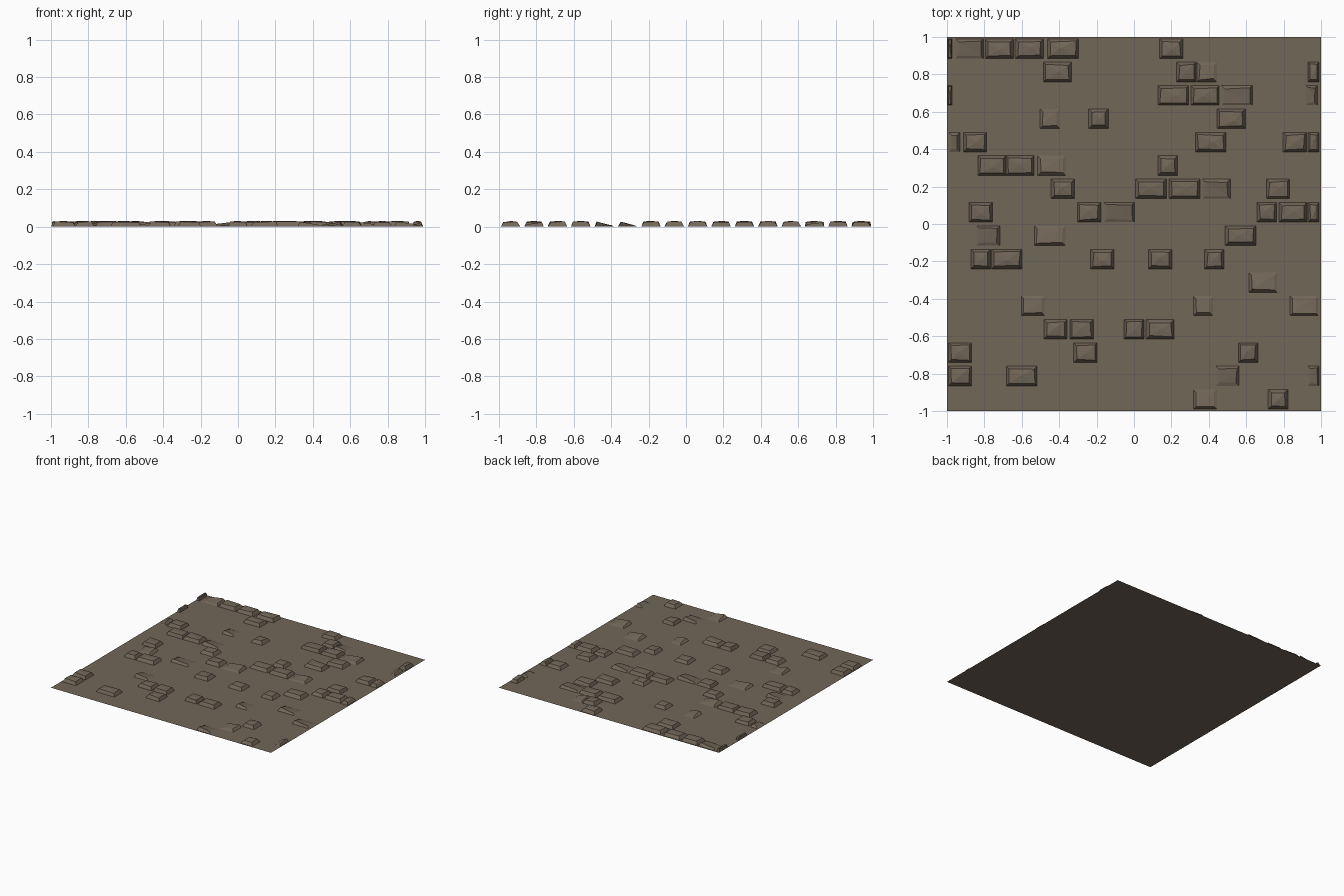
import bpy
import bmesh
import random

random.seed(4)

if "Cube" in bpy.data.objects:
    bpy.data.objects.remove(bpy.data.objects["Cube"], do_unlink=True)

# Single earthy stone colour
stone_brown = bpy.data.materials.new("stone_brown")
stone_brown.use_nodes = True
colour = (0.17, 0.135, 0.099, 1)
stone_brown.diffuse_color = colour
shader = next(n for n in stone_brown.node_tree.nodes if n.type == "BSDF_PRINCIPLED")
shader.inputs["Base Color"].default_value = colour
shader.inputs["Roughness"].default_value = 0.9

# Stone lengths along a course
SLIVER, HALF, SHORT, MEDIUM, LONG, EXTRA = 0.025, 0.06, 0.105, 0.125, 0.15, 0.165
COURSE_STEP, COURSE_DEPTH, HEIGHT = 0.125, 0.105, 0.028

# Top corner height factors: front left, front right, back right, back left
EVEN = (1, 1, 1, 1)
SUNK_LEFT = (0.03, 0.5, 1, 0.4)
SUNK_RIGHT = (1, 0.4, 0.03, 0.25)


def finish(bm, name):
    bmesh.ops.recalc_face_normals(bm, faces=bm.faces[:])
    mesh = bpy.data.meshes.new(name)
    bm.to_mesh(mesh)
    bm.free()
    mesh.materials.append(stone_brown)
    obj = bpy.data.objects.new(name, mesh)
    bpy.context.collection.objects.link(obj)
    return obj


def add_stone(bm, x, y, length, lean):
    """Rough block with steep sides and a faceted, slightly domed top."""
    inset = min(0.017, length * 0.25)
    corners = [(-1, -1), (1, -1), (1, 1), (-1, 1)]
    half_x, half_y = length / 2, COURSE_DEPTH / 2
    base, top = [], []
    for (sx, sy), factor in zip(corners, lean):
        base.append(bm.verts.new((x + sx * half_x, y + sy * half_y, 0)))
        jitter = random.uniform(0.6, 1.1)
        z = HEIGHT * factor * random.uniform(0.82, 1)
        top.append(bm.verts.new((x + sx * (half_x - inset * jitter),
                                 y + sy * (half_y - inset * jitter), z)))
    # Crown sits a little above the average of the top corners
    crown_z = sum(v.co.z for v in top) / len(top)
    if lean == EVEN:
        crown_z = HEIGHT * 1.1
    crown = bm.verts.new((x + random.uniform(-0.1, 0.1) * length,
                          y + random.uniform(-0.01, 0.01), crown_z))
    for i in range(len(base)):
        j = (i + 1) % len(base)
        bm.faces.new((base[i], base[j], top[j], top[i]))
        bm.faces.new((top[i], top[j], crown))


def even(length, *centres):
    return [(x, length, EVEN) for x in centres]


def sunk_left(length, *centres):
    return [(x, length, SUNK_LEFT) for x in centres]


def sunk_right(length, *centres):
    return [(x, length, SUNK_RIGHT) for x in centres]


# Courses of protruding stones, from back to front
courses = [
    even(SLIVER, -.985) + sunk_left(LONG, -.88) + even(LONG, -.72, -.56)
    + even(EXTRA, -.38) + even(MEDIUM, .2),
    even(LONG, -.41) + even(SHORT, .28) + sunk_right(SHORT, .39) + even(HALF, .96),
    even(SLIVER, -.985) + even(EXTRA, .21) + even(LONG, .38)
    + sunk_left(EXTRA, .55) + sunk_left(HALF, .95),
    sunk_right(SHORT, -.45) + even(SHORT, -.19) + even(LONG, .52),
    sunk_left(HALF, -.96) + even(MEDIUM, -.85, .86) + even(EXTRA, .41) + even(HALF, .96),
    even(LONG, -.76, -.61) + sunk_right(LONG, -.44) + even(SHORT, .18),
    even(MEDIUM, -.38, .77) + even(EXTRA, .09, .27) + sunk_left(LONG, .44),
    even(MEDIUM, -.82, -.24) + sunk_left(EXTRA, -.08) + even(SHORT, .71)
    + even(LONG, .85) + even(HALF, .96),
    sunk_left(MEDIUM, -.78) + sunk_right(EXTRA, -.45) + even(EXTRA, .57),
    even(SHORT, -.82, .43) + even(EXTRA, -.68) + even(MEDIUM, -.17, .14),
    sunk_right(LONG, .69),
    sunk_right(MEDIUM, -.54) + sunk_right(SHORT, .37) + sunk_right(LONG, .91),
    even(MEDIUM, -.42, -.28) + even(SHORT, 0) + even(LONG, .14),
    even(MEDIUM, -.93, -.26) + even(SHORT, .61),
    even(MEDIUM, -.93) + even(EXTRA, -.6) + sunk_left(MEDIUM, .5) + sunk_left(HALF, .96),
    sunk_right(MEDIUM, .38) + even(SHORT, .77),
]

# Flat square ground sheet
bm = bmesh.new()
bmesh.ops.create_grid(bm, x_segments=1, y_segments=1, size=1)
finish(bm, "ground_sheet")

# Raised stones, one object per course
for row, stones in enumerate(courses):
    bm = bmesh.new()
    y = 0.9375 - row * COURSE_STEP
    for x, length, lean in stones:
        add_stone(bm, x, y, length, lean)
    finish(bm, "stone_course_" + str(row + 1))
